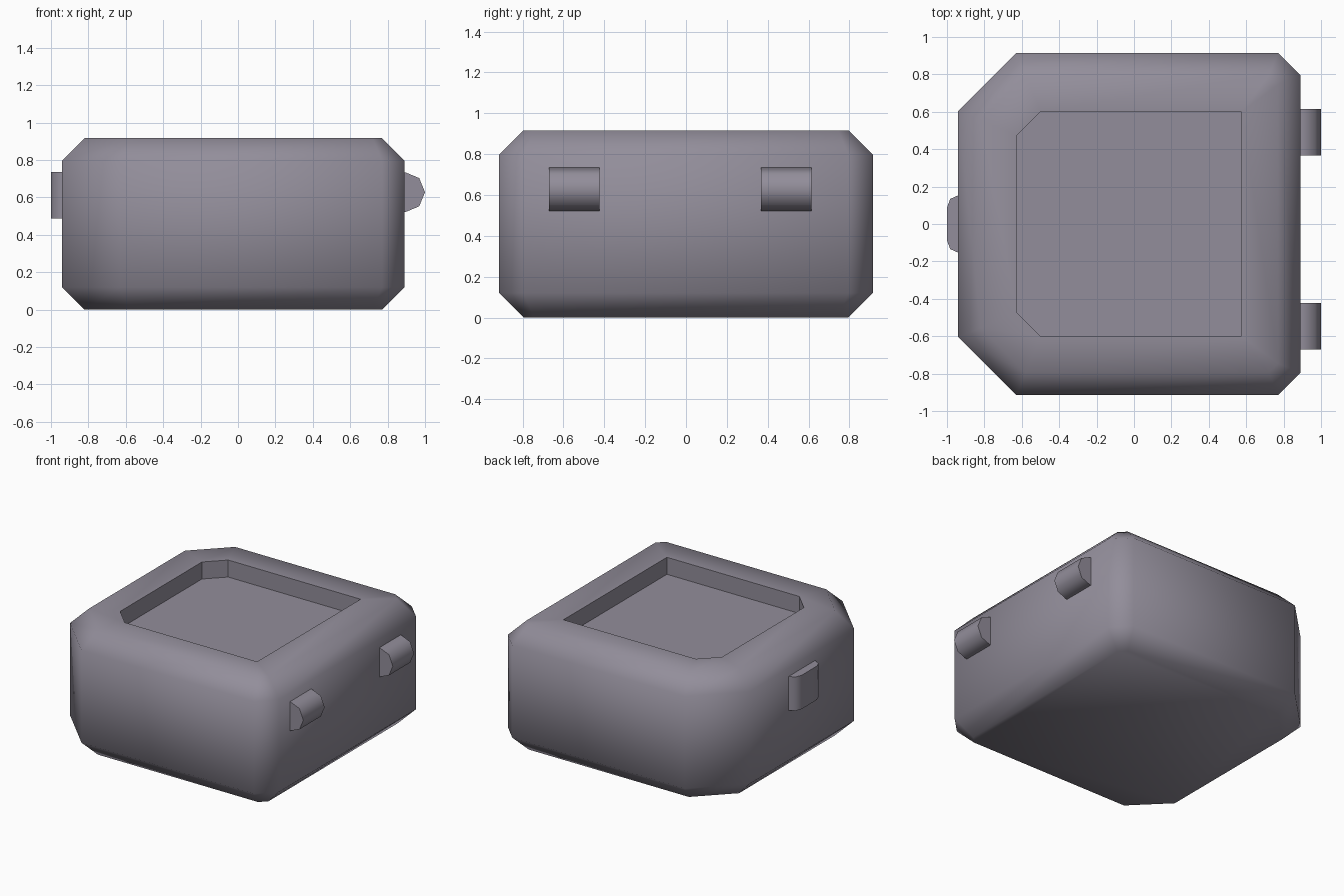
import bpy, bmesh, math

cube = bpy.data.objects.get("Cube")
if cube:
    bpy.data.objects.remove(cube, do_unlink=True)

grey = bpy.data.materials.new("purple grey")
grey.use_nodes = True
colour = (0.29, 0.27, 0.325, 1)
grey.diffuse_color = colour
grey.node_tree.nodes["Principled BSDF"].inputs["Base Color"].default_value = colour

X0, X1, Y, HEIGHT = -0.94, 0.89, 0.915, 0.917
BEVEL, RIM, DEPTH = 0.12, 0.315, 0.125


def make_object(name, bm):
    bmesh.ops.remove_doubles(bm, verts=bm.verts[:], dist=0.0001)
    bmesh.ops.recalc_face_normals(bm, faces=bm.faces[:])
    mesh = bpy.data.meshes.new(name)
    bm.to_mesh(mesh)
    bm.free()
    mesh.materials.append(grey)
    obj = bpy.data.objects.new(name, mesh)
    bpy.context.collection.objects.link(obj)
    return obj


def outline(inset):
    """Rectangle with cut corners, all sides moved inwards by inset."""
    shrink = (2 - math.sqrt(2)) * inset
    right = max(0, 0.12 - shrink)
    left = max(0, 0.31 - shrink)
    x0, x1, y = X0 + inset, X1 - inset, Y - inset
    half = [(x1, y - right), (x1 - right, y), (x0 + left, y), (x0, y - left)]
    return half + [(px, -py) for px, py in reversed(half)]


def bridge(bm, a, b, smooth):
    for i in range(len(a)):
        j = (i + 1) % len(a)
        bm.faces.new((a[i], a[j], b[j], b[i])).smooth = smooth


# Body: bevelled case with a shallow pocket in the top
bm = bmesh.new()
levels = [(BEVEL, 0), (0, BEVEL), (0, HEIGHT - BEVEL), (BEVEL, HEIGHT),
          (RIM, HEIGHT), (RIM, HEIGHT - DEPTH)]
rings = [[bm.verts.new((x, y, z)) for x, y in outline(inset)] for inset, z in levels]
for k in range(len(rings) - 1):
    bridge(bm, rings[k], rings[k + 1], k < 4)
bm.faces.new(rings[0][::-1]).smooth = True
bm.faces.new(rings[-1])
make_object("case_body", bm)


def prism(name, profile, axis, start, end):
    """Extrude a closed profile along y or z, smooth sides and flat ends."""
    bm = bmesh.new()
    ends = []
    for t in (start, end):
        ends.append([bm.verts.new((u, t, v) if axis == "y" else (u, v, t))
                     for u, v in profile])
    bridge(bm, ends[0], ends[1], True)
    for ring in ends:
        bm.faces.new(ring)
    return make_object(name, bm)


# Hinge knuckles: eight-sided cylinders half sunk in the right-hand side
knuckle = [(0.893 + 0.107 * math.cos(i * math.pi / 4),
            0.628 + 0.107 * math.sin(i * math.pi / 4)) for i in range(8)]
for name, start in (("front_hinge", -0.67), ("back_hinge", 0.367)):
    prism(name, knuckle, "y", start, start + 0.247)

# Latch: rounded tab on the opposite side
half = [(-0.92, 0.155), (-0.94, 0.153), (-0.983, 0.134), (-1.0, 0.087)]
latch = half + [(x, -y) for x, y in reversed(half)]
prism("latch", latch, "z", 0.487, 0.735)
